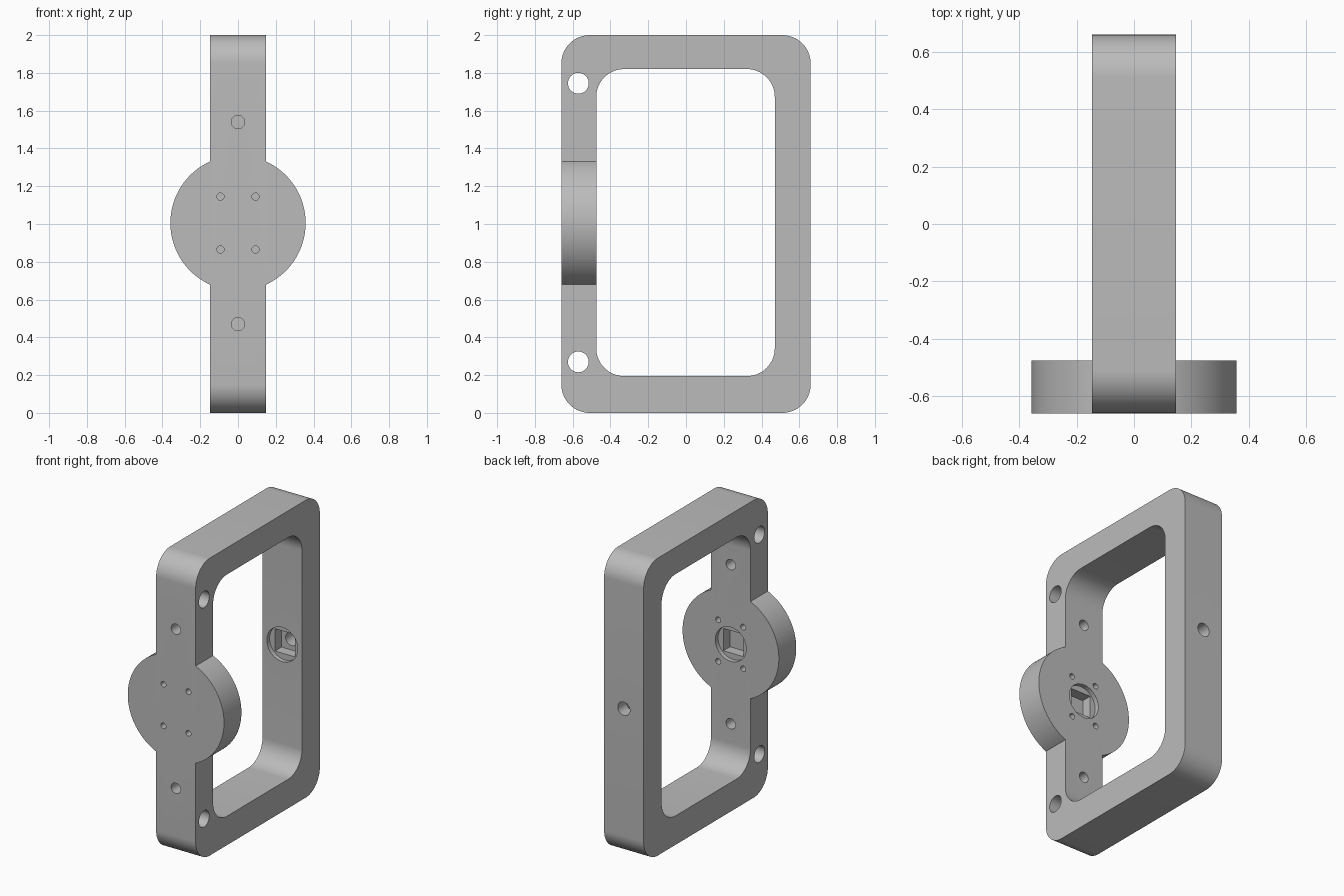
import bpy, bmesh
from math import pi, cos, sin
from mathutils import Matrix

cube = bpy.data.objects.get("Cube")
if cube:
    bpy.data.objects.remove(cube, do_unlink=True)

grey = bpy.data.materials.new("plain grey")
grey.use_nodes = True
colour = (0.5, 0.5, 0.5, 1)
grey.diffuse_color = colour
grey.node_tree.nodes["Principled BSDF"].inputs["Base Color"].default_value = colour

MID = 1.005            # height of the hub axis
FRONT, BACK = -0.66, 0.66
INNER_FRONT, INNER_BACK = -0.475, 0.47


def add_object(name, bm):
    bmesh.ops.recalc_face_normals(bm, faces=bm.faces)
    mesh = bpy.data.meshes.new(name)
    bm.to_mesh(mesh)
    bm.free()
    mesh.materials.append(grey)
    obj = bpy.data.objects.new(name, mesh)
    bpy.context.collection.objects.link(obj)
    return obj


def rounded_prism(name, y0, y1, z0, z1, radius, half_width):
    """Rounded rectangle in the side plane, extruded across x."""
    bm = bmesh.new()
    corners = [(y1, z1, -1, -1), (y0, z1, 1, -1), (y0, z0, 1, 1), (y1, z0, -1, 1)]
    verts = []
    for i, (y, z, sy, sz) in enumerate(corners):
        for k in range(17):
            a = (i + k / 16) * pi / 2
            verts.append(bm.verts.new((-half_width, y + radius * (sy + cos(a)),
                                       z + radius * (sz + sin(a)))))
    face = bm.faces.new(verts)
    out = bmesh.ops.extrude_face_region(bm, geom=[face])["geom"]
    moved = [v for v in out if isinstance(v, bmesh.types.BMVert)]
    bmesh.ops.translate(bm, verts=moved, vec=(2 * half_width, 0, 0))
    return add_object(name, bm)


def cylinder(name, centre, radius, length, axis="Y", sides=48):
    bm = bmesh.new()
    turn = Matrix.Rotation(pi / 2, 4, "X" if axis == "Y" else "Y")
    bmesh.ops.create_cone(bm, cap_ends=True, segments=sides, radius1=radius,
                          radius2=radius, depth=length,
                          matrix=Matrix.Translation(centre) @ turn)
    return add_object(name, bm)


def box(name, centre, size):
    bm = bmesh.new()
    bmesh.ops.create_cube(bm, size=1, matrix=Matrix.Translation(centre)
                          @ Matrix.Diagonal((*size, 1)))
    return add_object(name, bm)


def combine(target, tool, operation="DIFFERENCE"):
    tool.hide_render = True
    mod = target.modifiers.new("combine", "BOOLEAN")
    mod.operation, mod.solver, mod.object = operation, "EXACT", tool
    bpy.context.view_layer.objects.active = target
    bpy.ops.object.modifier_apply(modifier=mod.name)
    bpy.data.objects.remove(tool, do_unlink=True)


# Rounded frame with its window and the round hub on the front bar
frame = rounded_prism("handle_frame", FRONT, BACK, 0, 2, 0.15, 0.147)
hub_depth = INNER_FRONT - FRONT
combine(frame, cylinder("hub", (0, (FRONT + INNER_FRONT) / 2, MID), 0.358,
                        hub_depth, sides=128), "UNION")
combine(frame, rounded_prism("window", INNER_FRONT, INNER_BACK, 0.195, 1.82, 0.147, 0.5))

# Cross holes through the sides of the front bar
for z in (0.27, 1.745):
    combine(frame, cylinder("cross_hole", (0, -0.57, z), 0.055, 1, "X"))

# Bolt holes through the front bar, and small screw holes through the hub
for z in (0.47, 1.54):
    combine(frame, cylinder("bolt_hole", (0, FRONT, z), 0.035, 0.6))
for x in (-0.093, 0.093):
    for z in (MID - 0.14, MID + 0.14):
        combine(frame, cylinder("screw_hole", (x, FRONT, z), 0.019, 0.6, sides=32))

# Facing round recesses, each with a square pocket
for y in (INNER_FRONT, INNER_BACK):
    combine(frame, cylinder("recess", (0, y, MID), 0.115, 0.06))
    combine(frame, box("pocket", (0, y, MID), (0.15, 0.2, 0.15)))

# Hole through the back bar into its pocket
combine(frame, cylinder("back_hole", (0, BACK, MID), 0.045, 0.3))

# Smooth the rounded surfaces and keep the edges crisp
bpy.ops.object.select_all(action="DESELECT")
frame.select_set(True)
bpy.context.view_layer.objects.active = frame
bpy.ops.object.shade_smooth_by_angle(angle=pi / 6)
